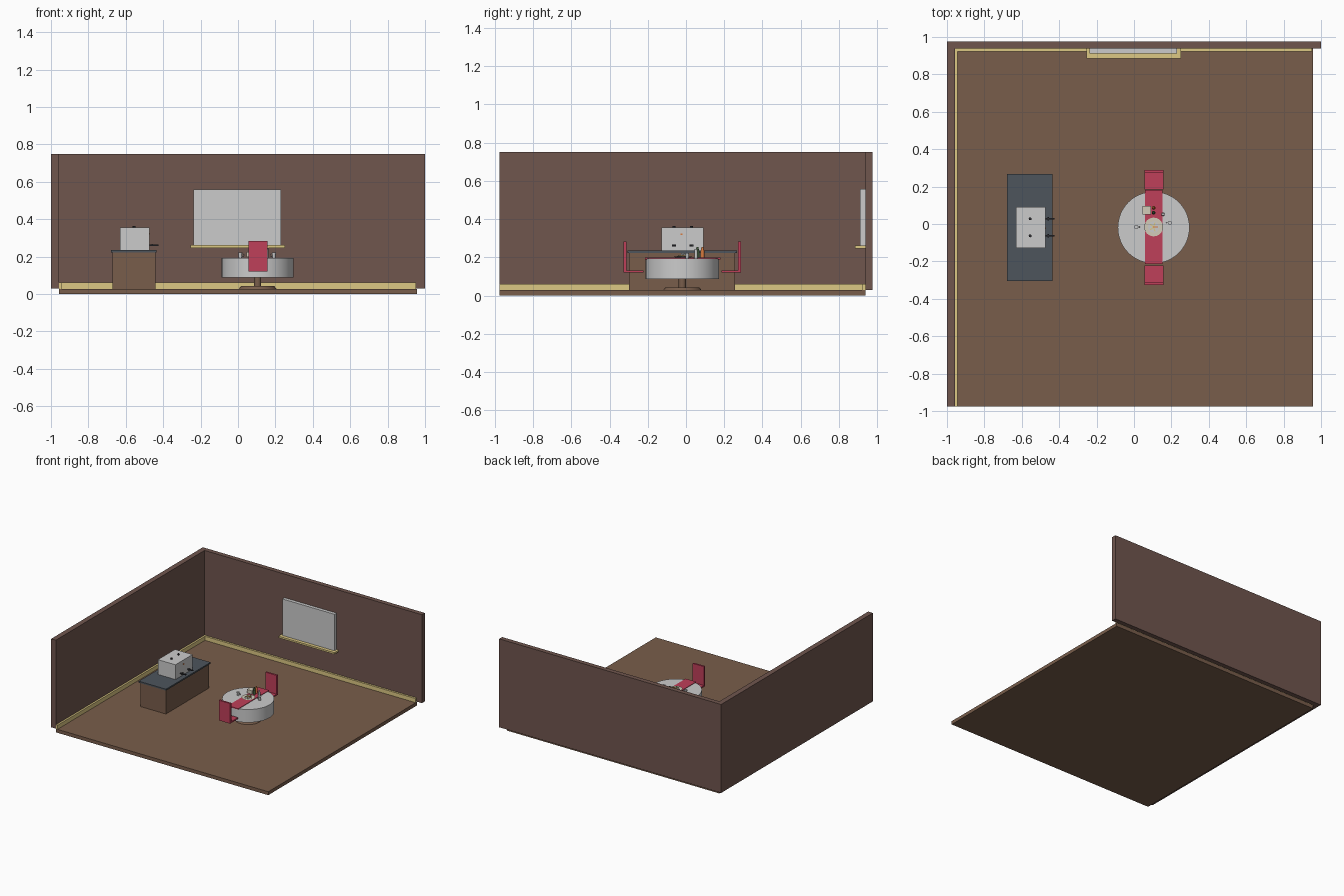
import bpy, math

if "Cube" in bpy.data.objects:
    bpy.data.objects.remove(bpy.data.objects["Cube"])


def material(name, r, g, b):
    m = bpy.data.materials.new(name)
    m.diffuse_color = (r, g, b, 1)
    m.use_nodes = True
    m.node_tree.nodes["Principled BSDF"].inputs["Base Color"].default_value = m.diffuse_color
    return m


WALL = material("wall_brown", 0.16, 0.092, 0.076)
FLOOR = material("wood_brown", 0.19, 0.11, 0.07)
TRIM = material("trim_yellow", 0.72, 0.58, 0.23)
SLATE = material("slate", 0.075, 0.09, 0.107)
RED = material("seat_red", 0.52, 0.05, 0.1)
DARK = material("dark_metal", 0.03, 0.03, 0.035)
CREAM = material("cream", 0.65, 0.6, 0.48)
ORANGE = material("orange", 0.7, 0.2, 0.05)
GREEN = material("bottle_green", 0.06, 0.12, 0.05)


def box(name, x, y, z, mat=None):
    """Box from (min, max) pairs."""
    bpy.ops.mesh.primitive_cube_add(size=1, location=[sum(r) / 2 for r in (x, y, z)])
    o = bpy.context.object
    o.name = name
    o.scale = [r[1] - r[0] for r in (x, y, z)]
    bpy.ops.object.transform_apply(location=False, rotation=False, scale=True)
    if mat:
        o.data.materials.append(mat)
    return o


def cyl(name, x, y, z0, z1, r, mat=None, top=None, sides=24):
    """Upright cylinder or tapered cone."""
    bpy.ops.mesh.primitive_cone_add(vertices=sides, radius1=r, radius2=r if top is None else top,
                                    depth=z1 - z0, location=(x, y, (z0 + z1) / 2))
    o = bpy.context.object
    o.name = name
    if mat:
        o.data.materials.append(mat)
    bpy.ops.object.shade_smooth_by_angle()
    return o


# Room shell
box("floor", (-0.956, 0.956), (-0.976, 0.938), (0, 0.028), FLOOR)
box("left_wall", (-1, -0.958), (-0.976, 0.938), (0.03, 0.75), WALL)
box("back_wall", (-1, 1), (0.938, 0.976), (0.03, 0.75), WALL)
box("left_baseboard", (-0.958, -0.943), (-0.976, 0.938), (0.028, 0.061), TRIM)
box("back_baseboard", (-0.943, 0.953), (0.922, 0.938), (0.028, 0.061), TRIM)

# Window
box("window_pane", (-0.237, 0.231), (0.911, 0.938), (0.26, 0.558))
box("window_sill", (-0.255, 0.25), (0.884, 0.938), (0.247, 0.261), TRIM)

# Counter
box("counter_cabinet", (-0.67, -0.441), (-0.298, 0.256), (0.028, 0.223), FLOOR)
box("counter_top", (-0.68, -0.435), (-0.306, 0.268), (0.223, 0.235), SLATE)

# Drinks machine with top knobs, spouts and handles
box("machine_body", (-0.632, -0.474), (-0.128, 0.092), (0.235, 0.355))
box("machine_button", (-0.475, -0.47), (-0.028, -0.018), (0.318, 0.326), ORANGE)
for y in (-0.063, 0.028):
    cyl("machine_knob", -0.555, y, 0.355, 0.365, 0.008, DARK, sides=12)
    box("machine_spout", (-0.474, -0.424), (y - 0.004, y + 0.004), (0.258, 0.266), DARK)
    box("spout_handle", (-0.462, -0.454), (y - 0.01, y + 0.01), (0.257, 0.267), DARK)

# Round pedestal table
TX, TY, TOP = 0.105, -0.019, 0.194
cyl("table_base", TX, TY, 0.028, 0.042, 0.1, FLOOR, 0.09, 32)
cyl("table_post", TX, TY, 0.04, 0.09, 0.019, FLOOR)
cyl("table_drum", TX, TY, 0.088, TOP, 0.192, sides=48)
box("table_runner", (0.058, 0.153), (TY - 0.195, TY + 0.2), (0.19, 0.198), RED)

# Facing seats
for s, name in ((-1, "front"), (1, "back")):
    ys = [TY + s * d for d in (0.204, 0.292, 0.307)]
    box(name + "_seat", (0.056, 0.157), sorted((ys[0], ys[2])), (0.12, 0.131), RED)
    box(name + "_seat_back", (0.056, 0.157), sorted((ys[1], ys[2])), (0.12, 0.284), RED)

# Plate with food
cyl("plate", 0.105, -0.016, 0.198, 0.204, 0.035, CREAM, 0.05, 32)
cyl("plate_well", 0.105, -0.016, 0.204, 0.206, 0.03)
for i in range(5):
    a = i * 2 * math.pi / 5
    food = box("food_stick", (-0.014, 0.014), (-0.003, 0.003), (0.206, 0.213),
               ORANGE if i == 0 else TRIM)
    food.location.x = 0.105 + 0.01 * math.cos(a)
    food.location.y = -0.016 + 0.012 * math.sin(a)
    food.rotation_euler.z = a

# Napkin holder and bottles
box("napkin_box", (0.046, 0.09), (0.05, 0.096), (0.198, 0.226), CREAM)
for x, y, m in ((0.105, 0.086, ORANGE), (0.105, 0.06, GREEN)):
    cyl("bottle_body", x, y, 0.198, 0.235, 0.01, m, sides=16)
    cyl("bottle_neck", x, y, 0.235, 0.255, 0.009, m, 0.004, 16)
cyl("shaker", 0.155, 0.052, 0.194, 0.245, 0.009, None, 0.007, 16)

# Cups with handles
for x, y, s in ((0.012, -0.016, 1), (0.192, 0.006, -1)):
    cyl("cup", x, y, TOP, 0.222, 0.008, None, 0.011, 20)
    bpy.ops.mesh.primitive_torus_add(major_radius=0.008, minor_radius=0.002, major_segments=16,
                                     minor_segments=6, location=(x + s * 0.012, y, 0.208),
                                     rotation=(math.pi / 2, 0, 0))
    bpy.context.object.name = "cup_handle"
